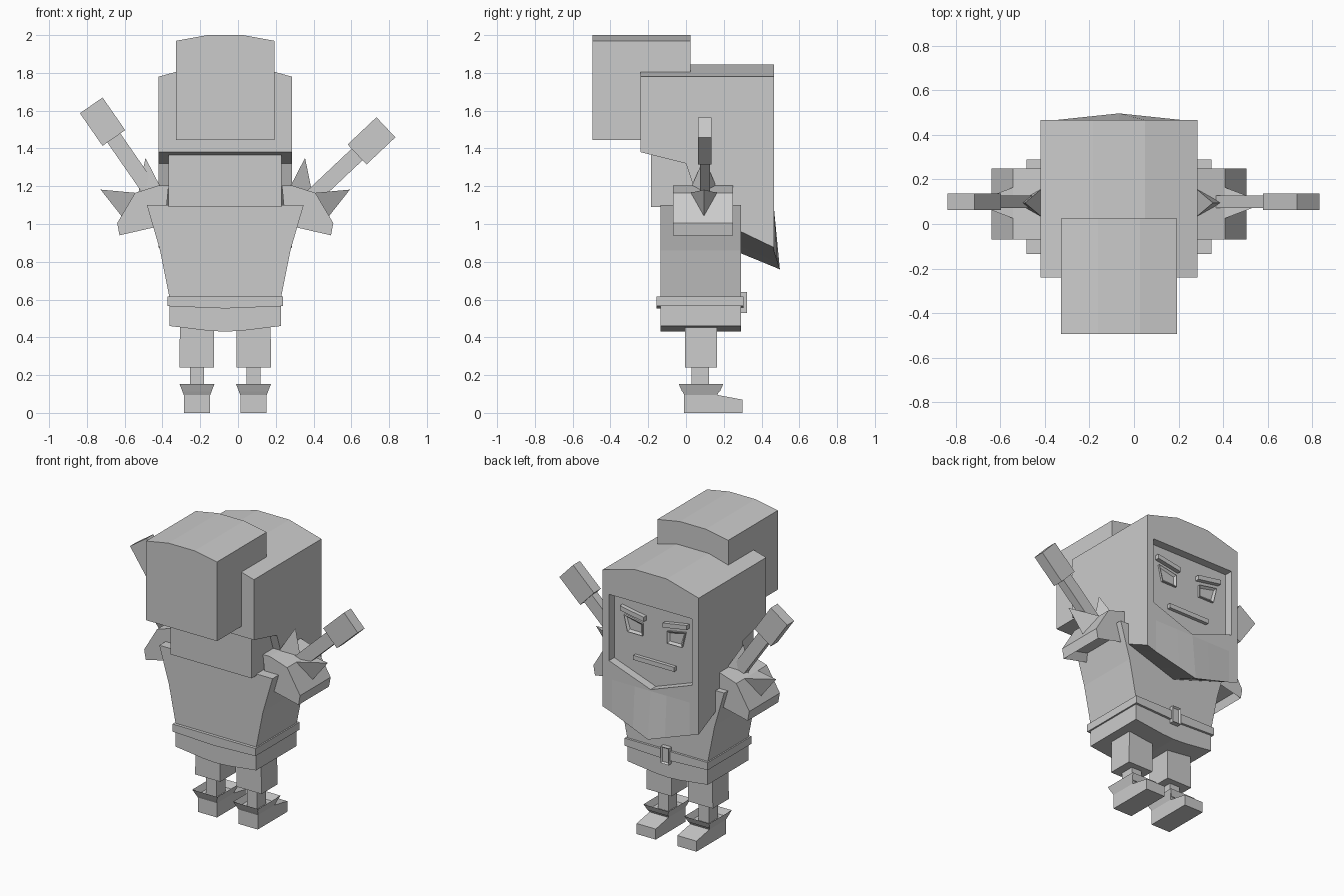
import bpy, bmesh, math
from mathutils import Vector, Matrix

if "Cube" in bpy.data.objects:
    bpy.data.objects.remove(bpy.data.objects["Cube"])

CX = -0.0675  # symmetry plane of the body


def finish(name, bm):
    bmesh.ops.recalc_face_normals(bm, faces=bm.faces)
    me = bpy.data.meshes.new(name)
    bm.to_mesh(me)
    bm.free()
    ob = bpy.data.objects.new(name, me)
    bpy.context.collection.objects.link(ob)
    return ob


def loft(name, rings):
    """Skin equal-length rings of 3D points and cap both ends."""
    bm = bmesh.new()
    vs = [[bm.verts.new(p) for p in r] for r in rings]
    n = len(vs[0])
    for a, b in zip(vs, vs[1:]):
        for i in range(n):
            bm.faces.new((a[i], a[(i + 1) % n], b[(i + 1) % n], b[i]))
    bm.faces.new(vs[0])
    bm.faces.new(vs[-1])
    return finish(name, bm)


def prism_y(name, pts, y0, y1):
    return loft(name, [[(x, y, z) for x, z in pts] for y in (y0, y1)])


def prism_x(name, pts, x0, x1):
    return loft(name, [[(x, y, z) for y, z in pts] for x in (x0, x1)])


def box(name, x0, x1, y0, y1, z0, z1):
    return prism_y(name, [(x0, z0), (x1, z0), (x1, z1), (x0, z1)], y0, y1)


def sides(pts, s):
    """Place points given relative to the symmetry plane on side s."""
    return [(CX + s * p[0], *p[1:]) for p in pts]


def recess(ob, direction, thick, depth):
    """Inset the face that looks most along direction and push it inward."""
    bm = bmesh.new()
    bm.from_mesh(ob.data)
    bm.normal_update()
    d = Vector(direction)
    f = max(bm.faces, key=lambda f: f.normal.dot(d))
    n = f.normal.copy()
    bmesh.ops.inset_region(bm, faces=[f], thickness=thick)
    bmesh.ops.translate(bm, verts=f.verts, vec=-n * depth)
    bm.to_mesh(ob.data)
    bm.free()


def cut(ob, cutter):
    m = ob.modifiers.new("cut", "BOOLEAN")
    m.operation, m.solver, m.object = "DIFFERENCE", "EXACT", cutter
    bpy.context.view_layer.objects.active = ob
    bpy.ops.object.modifier_apply(modifier=m.name)
    bpy.data.objects.remove(cutter)


# Head with arched top and pointed beard, lofted across x
rings = []
for u in (-0.3525, -0.285, -0.1175, 0, 0.1175, 0.285, 0.3525):
    a = abs(u)
    top = 1.845 - 0.065 * max(0, a - 0.1175) / 0.235
    chin = 0.76 + 0.115 * a / 0.3525
    bulge = 0.03 * max(0, 1 - a / 0.285)
    prof = [(-0.24, top), (-0.24, 1.38), (0, 1.32), (0.04, 1.2),
            (0.29, chin + 0.085), (0.467 + bulge, chin),
            (0.467, 1.07), (0.467, top)]
    rings.append([(CX + u, y, z) for y, z in prof])
head = loft("head_and_beard", rings)
face = [(-0.305, 1.63), (-0.305, 1.19), (0, 1.08), (0.305, 1.19), (0.305, 1.63)]
cut(head, prism_y("face_cutter", sides(face, 1), 0.412, 0.6))

# Face details
prism_y("mouth", sides([(-0.15, 1.225), (0.15, 1.225), (0.15, 1.255), (-0.15, 1.255)], 1), 0.40, 0.435)
for s, tag in ((1, "right"), (-1, "left")):
    eye = prism_y("eye_" + tag, sides([(0.09, 1.475), (0.225, 1.5), (0.2, 1.395), (0.09, 1.395)], s), 0.40, 0.425)
    recess(eye, (0, 1, 0), 0.02, 0.012)
    prism_y("brow_" + tag, sides([(0.07, 1.5), (0.245, 1.53), (0.245, 1.56), (0.07, 1.53)], s), 0.40, 0.44)

# Hair bun and nape
prism_y("hair_bun", sides([(-0.26, 1.445), (0.26, 1.445), (0.26, 1.97), (0.095, 2.0),
                           (-0.095, 2.0), (-0.26, 1.97)], 1), -0.495, 0.025)
box("hair_nape", -0.367, 0.23, -0.185, 0.2, 1.09, 1.4)

# Torso, belt and buckle
half = [(0, 0.43), (0.09, 0.435), (0.295, 0.46), (0.295, 0.61), (0.345, 0.86), (0.415, 1.10)]
outline = sides(half, 1) + sides(half[:0:-1], -1)
prism_y("torso", outline, -0.135, 0.29)
belt = [(0, 0.553), (0.305, 0.565), (0.305, 0.615), (-0.305, 0.615), (-0.305, 0.565)]
prism_y("belt", sides(belt, 1), -0.155, 0.305)
buckle = box("buckle", CX - 0.03, CX + 0.03, 0.28, 0.322, 0.53, 0.64)
recess(buckle, (0, 1, 0), 0.012, 0.012)

for s, tag in ((1, "right"), (-1, "left")):
    # Leg, ankle and boot
    c = 0.1495
    prism_y("leg_" + tag, sides([(c - 0.09, 0.24), (c + 0.094, 0.24), (c + 0.09, 0.47), (c - 0.09, 0.47)], s), -0.005, 0.163)
    x = CX + s * c
    box("ankle_" + tag, x - 0.038, x + 0.038, 0.03, 0.123, 0.08, 0.26)
    prism_x("foot_" + tag, [(-0.01, 0), (0.3, 0), (0.3, 0.07), (0.165, 0.095), (-0.01, 0.095)], x - 0.07, x + 0.07)
    cuff = loft("boot_cuff_" + tag, [
        [(x - w, y0, z), (x + w, y0, z), (x + w, y1, z), (x - w, y1, z)]
        for w, y0, y1, z in ((0.07, -0.01, 0.165, 0.095), (0.092, -0.038, 0.197, 0.152))])
    recess(cuff, (0, 0, 1), 0.025, 0.04)

    # Shoulder guard, hollow underneath
    guard = prism_y("shoulder_guard_" + tag, sides([
        (0.3, 1.205), (0.35, 1.205), (0.477, 1.165), (0.572, 1.005),
        (0.56, 0.94), (0.32, 0.995)], s), -0.07, 0.25)
    recess(guard, (-s * 0.2, 0, -1), 0.035, 0.05)

    # Three-sided spikes
    for k, (base, tip) in enumerate((
            ([(0.475, 0.025, 1.165), (0.475, 0.165, 1.165), (0.54, 0.095, 1.03)], (0.66, 0.095, 1.182)),
            ([(0.345, 0.03, 1.2), (0.345, 0.16, 1.2), (0.46, 0.095, 1.165)], (0.4225, 0.095, 1.35)))):
        bm = bmesh.new()
        for p in sides(base + [tip], s):
            bm.verts.new(p)
        bmesh.ops.convex_hull(bm, input=bm.verts)
        finish(f"spike_{tag}_{k}", bm)

# Raised arms with block hands; each has its own angle
for tag, (tx, tz), (dx, dz) in (("right", (0.783, 1.512), (0.727, 0.686)),
                                ("left", (-0.777, 1.628), (-0.57, 0.822))):
    for part, w, t, a, b in (("hand_", 0.073, 0.036, 0, 0.21), ("arm_", 0.042, 0.027, 0.2, 0.6)):
        pts = [(tx - dx * l + dz * q, tz - dz * l - dx * q)
               for l, q in ((a, -w), (a, w), (b, w), (b, -w))]
        prism_y(part + tag, pts, 0.1 - t, 0.1 + t)
